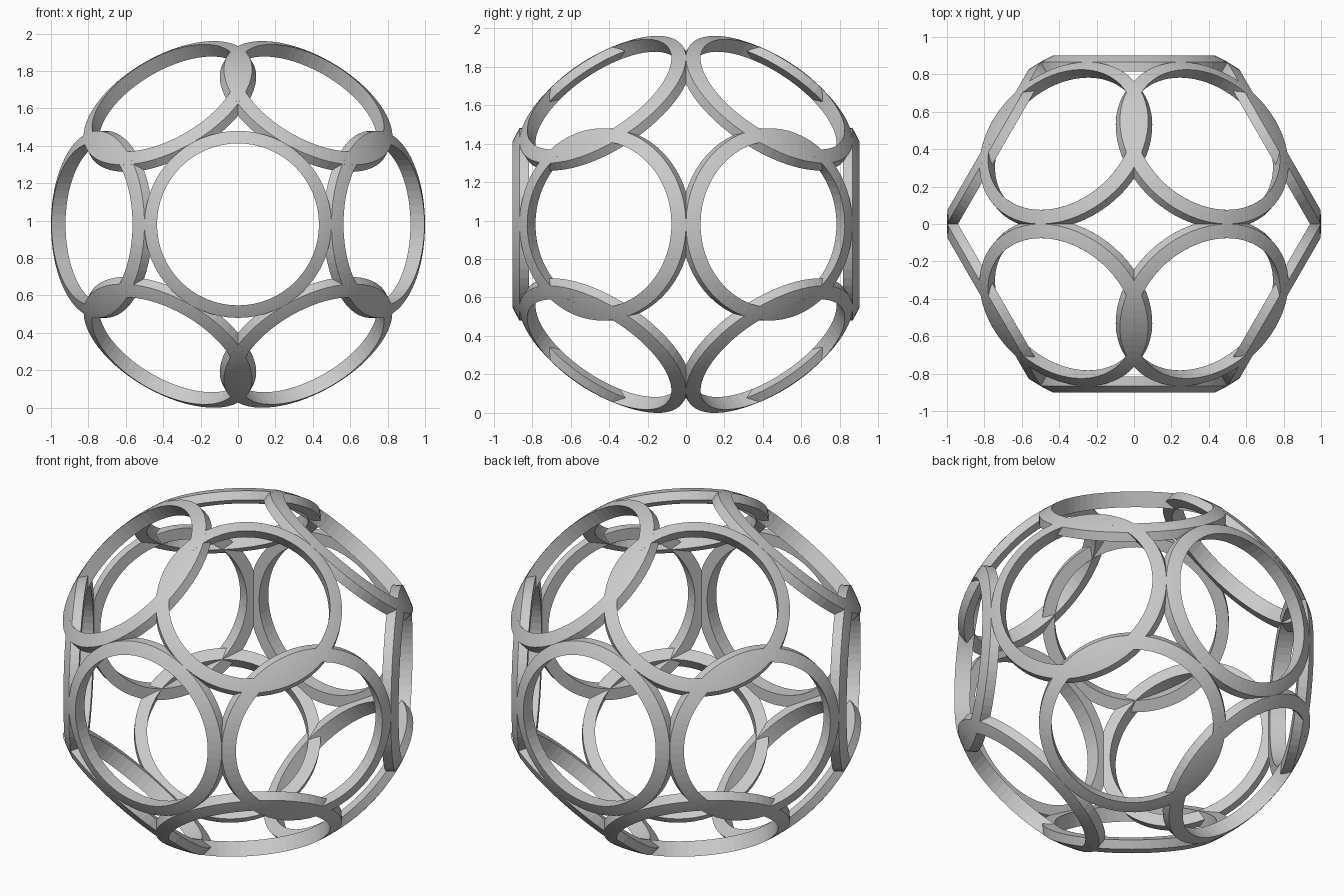
import bpy, bmesh
from math import sin, cos, pi, sqrt, radians
from mathutils import Vector, Matrix

if "Cube" in bpy.data.objects:
    bpy.data.objects.remove(bpy.data.objects["Cube"])

SEGS = 64
HOLE, RIM, BACK = 0.433, 0.5, 0.815   # hole radius, outer radius, flat back distance
CENTRE = Vector((0, 0, 0.98))

# Ring cross-section (radius, distance from centre): spherical front, flat back
STEPS = 4
profile = []
for i in range(STEPS + 1):
    r = HOLE + (RIM - HOLE) * i / STEPS
    profile.append((r, sqrt(1 - r * r)))
profile += [(RIM, BACK), (HOLE, BACK)]


def ring(name, axis):
    """Revolve the cross-section around an axis through the centre."""
    bm = bmesh.new()
    loops = []
    for s in range(SEGS):
        a = 2 * pi * s / SEGS
        loops.append([bm.verts.new((r * cos(a), r * sin(a), h)) for r, h in profile])
    n = len(profile)
    for s in range(SEGS):
        p, q = loops[s], loops[(s + 1) % SEGS]
        for i in range(n):
            j = (i + 1) % n
            bm.faces.new((p[i], p[j], q[j], q[i]))
    bmesh.ops.recalc_face_normals(bm, faces=bm.faces)
    turn = Vector((0, 0, 1)).rotation_difference(axis).to_matrix().to_4x4()
    bm.transform(Matrix.Translation(CENTRE) @ turn)
    mesh = bpy.data.meshes.new(name)
    bm.to_mesh(mesh)
    bm.free()
    bpy.context.collection.objects.link(bpy.data.objects.new(name, mesh))


# Front and back rings, each with six neighbours tilted 60 degrees away
for side, label in ((-1, "front"), (1, "back")):
    ring(label + "_ring", Vector((0, side, 0)))
    for k in range(6):
        a = radians(60 * k)
        c = cos(radians(30))
        ring(f"{label}_side_ring_{k + 1}", Vector((c * cos(a), side * 0.5, c * sin(a))))
